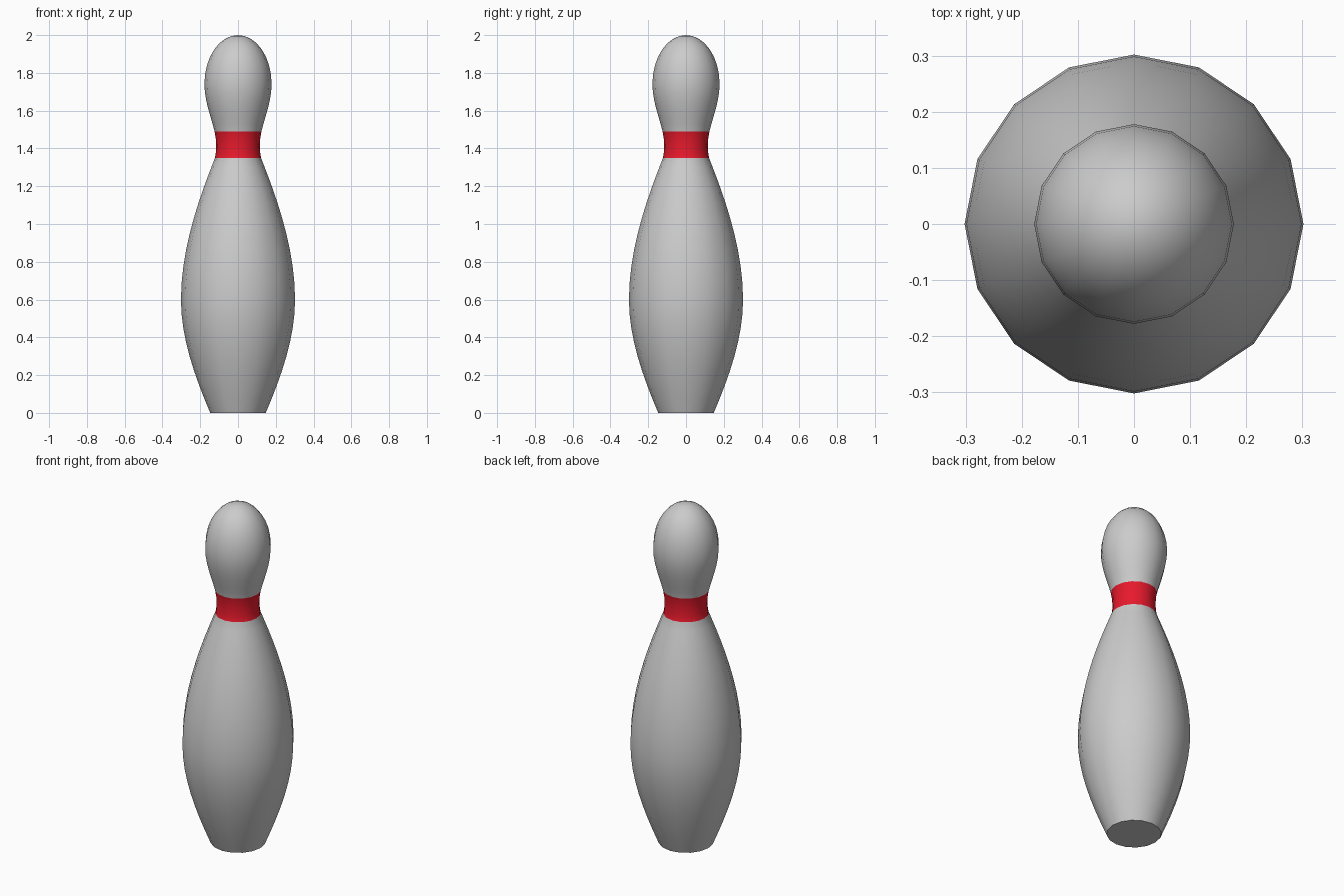
import bpy, bmesh, math
from mathutils import Vector
from mathutils.geometry import interpolate_bezier

if "Cube" in bpy.data.objects:
    bpy.data.objects.remove(bpy.data.objects["Cube"])

SIDES = 16

# Profile as bezier segments (radius, z): start, handle, handle, end, steps
segments = [
    ((0.147, 0), (0.232, 0.2), (0.302, 0.4), (0.302, 0.6), 8),             # lower belly
    ((0.302, 0.6), (0.302, 0.9), (0.18, 1.2), (0.122, 1.35), 10),          # upper belly
    ((0.122, 1.35), (0.115, 1.38), (0.112, 1.44), (0.124, 1.49), 4),       # neck band
    ((0.124, 1.49), (0.14, 1.56), (0.178, 1.65), (0.178, 1.74), 6),        # lower head
    ((0.178, 1.74), (0.178, 1.885), (0.098, 2.0), (0, 2.0), 8),            # crown
]
profile = [Vector((segments[0][0][0], 0))]
for a, h1, h2, b, steps in segments:
    pts = interpolate_bezier(*(Vector((p[0], p[1], 0)) for p in (a, h1, h2, b)), steps + 1)
    profile += [p.to_2d() for p in pts[1:]]

# Lathe the profile
bm = bmesh.new()
rings = []
for r, z in profile[:-1]:
    rings.append([bm.verts.new((r * math.cos(math.tau * i / SIDES),
                                r * math.sin(math.tau * i / SIDES), z)) for i in range(SIDES)])
bm.faces.new(reversed(rings[0]))
for lo, hi in zip(rings, rings[1:]):
    for i in range(SIDES):
        j = (i + 1) % SIDES
        f = bm.faces.new((lo[i], lo[j], hi[j], hi[i]))
        if 1.35 < f.calc_center_median().z < 1.49:
            f.material_index = 1
tip = bm.verts.new((0, 0, 2))
for i in range(SIDES):
    bm.faces.new((rings[-1][i], rings[-1][(i + 1) % SIDES], tip))

mesh = bpy.data.meshes.new("bowling_pin")
bm.to_mesh(mesh)
bm.free()
pin = bpy.data.objects.new("bowling_pin", mesh)
bpy.context.collection.objects.link(pin)

# Grey body and red neck band
for name, colour in (("body_grey", (0.8, 0.8, 0.8, 1)), ("band_red", (0.8, 0.01, 0.025, 1))):
    mat = bpy.data.materials.new(name)
    mat.diffuse_color = colour
    mat.use_nodes = True
    mat.node_tree.nodes["Principled BSDF"].inputs["Base Color"].default_value = mat.diffuse_color
    mesh.materials.append(mat)

# Smooth sides, crisp base edge
bpy.context.view_layer.objects.active = pin
pin.select_set(True)
bpy.ops.object.shade_smooth_by_angle(angle=math.radians(40))
